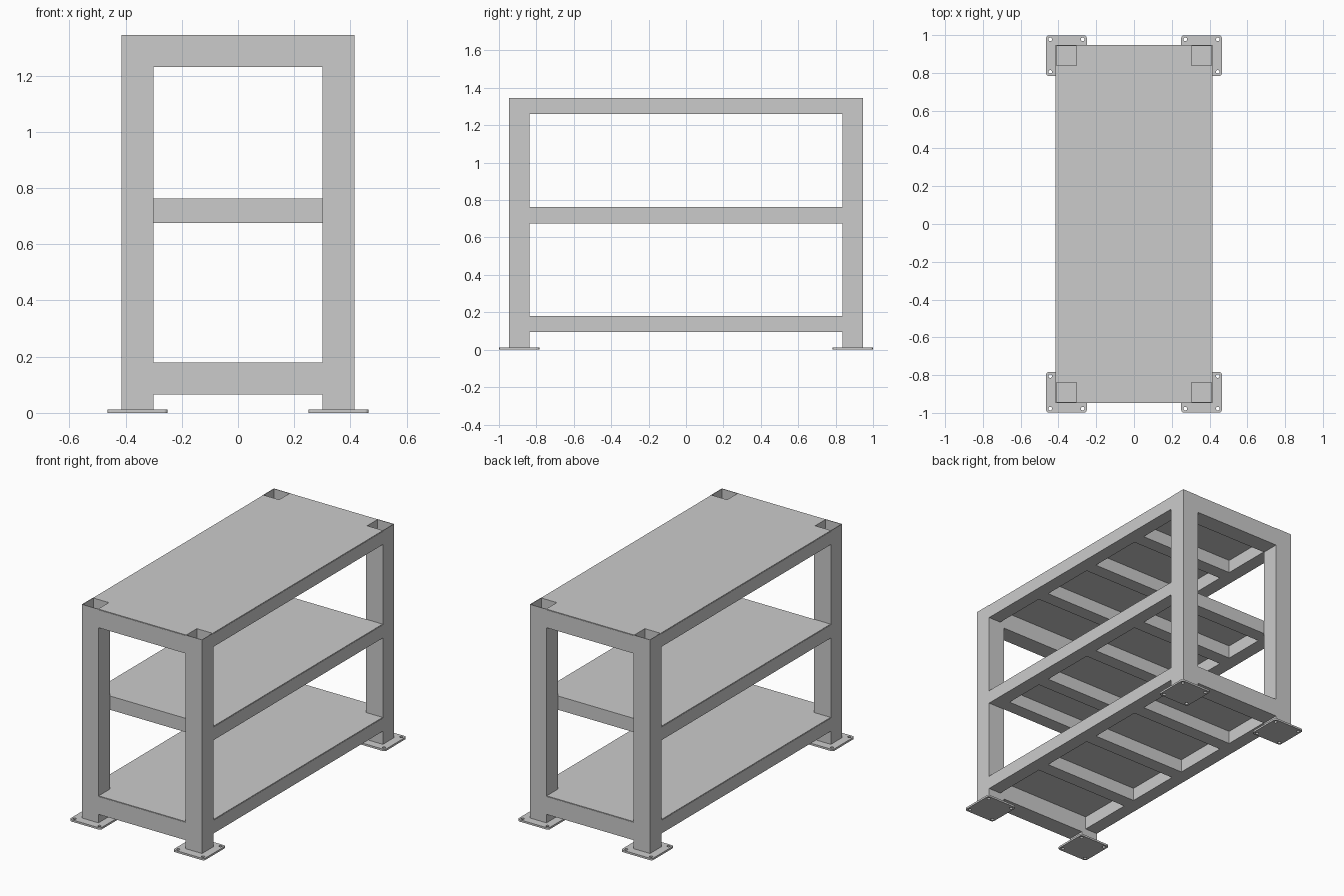
import bpy, bmesh, math

if "Cube" in bpy.data.objects:
    bpy.data.objects.remove(bpy.data.objects["Cube"])

PX, PY = 0.415, 0.947      # outer faces of the posts
IX, IY = 0.30, 0.836       # inner faces of the posts
TUBE = 0.086               # width and height of the small tubes
SKIN = 0.004               # sheet and wall thickness


def box(name, x0, x1, y0, y1, z0, z1):
    bm = bmesh.new()
    bmesh.ops.create_cube(bm, size=1)
    for v in bm.verts:
        v.co = (x1 if v.co.x > 0 else x0, y1 if v.co.y > 0 else y0, z1 if v.co.z > 0 else z0)
    me = bpy.data.meshes.new(name)
    bm.to_mesh(me)
    bm.free()
    ob = bpy.data.objects.new(name, me)
    bpy.context.collection.objects.link(ob)
    return ob


def prism(name, loops, z0, z1):
    """Extruded flat profile; loops after the first are holes."""
    cu = bpy.data.curves.new(name + "_profile", 'CURVE')
    cu.dimensions = '2D'
    cu.fill_mode = 'BOTH'
    cu.extrude = (z1 - z0) / 2
    for pts in loops:
        sp = cu.splines.new('POLY')
        sp.points.add(len(pts) - 1)
        for p, (x, y) in zip(sp.points, pts):
            p.co = (x, y, 0, 1)
        sp.use_cyclic_u = True
    tmp = bpy.data.objects.new(name + "_tmp", cu)
    bpy.context.collection.objects.link(tmp)
    bpy.context.view_layer.update()
    me = bpy.data.meshes.new_from_object(tmp.evaluated_get(bpy.context.evaluated_depsgraph_get()))
    bpy.data.objects.remove(tmp)
    bm = bmesh.new()
    bm.from_mesh(me)
    bmesh.ops.remove_doubles(bm, verts=bm.verts, dist=1e-5)
    bmesh.ops.translate(bm, verts=bm.verts, vec=(0, 0, (z0 + z1) / 2))
    bmesh.ops.recalc_face_normals(bm, faces=bm.faces)
    for f in bm.faces:
        f.smooth = False
    bm.to_mesh(me)
    bm.free()
    ob = bpy.data.objects.new(name, me)
    bpy.context.collection.objects.link(ob)
    return ob


def rect(cx, cy, hx, hy):
    return [(cx - hx, cy - hy), (cx + hx, cy - hy), (cx + hx, cy + hy), (cx - hx, cy + hy)]


def arc(cx, cy, r, a0, a1, n):
    return [(cx + r * math.cos(a0 + (a1 - a0) * i / n), cy + r * math.sin(a0 + (a1 - a0) * i / n))
            for i in range(n + 1)]


def rounded(cx, cy, h, r):
    pts = []
    for k, (sx, sy) in enumerate([(1, 1), (-1, 1), (-1, -1), (1, -1)]):
        a = k * math.pi / 2
        pts += arc(cx + sx * (h - r), cy + sy * (h - r), r, a, a + math.pi / 2, 5)
    return pts


# Open-topped tube posts on drilled base plates
cx, cy = (PX + IX) / 2, (PY + IY) / 2
hx, hy = (PX - IX) / 2, (PY - IY) / 2
for ny, sy in (("front", -1), ("back", 1)):
    for nx, sx in (("left", -1), ("right", 1)):
        x, y = sx * cx, sy * cy
        prism(f"{ny}_{nx}_post", [rect(x, y, hx, hy), rect(x, y, hx - SKIN, hy - SKIN)], 0.012, 1.345)
        holes = [arc(x + a * 0.086, y + b * 0.086, 0.01, 0, 2 * math.pi, 16)[:-1]
                 for a in (-1, 1) for b in (-1, 1)]
        prism(f"{ny}_{nx}_base_plate", [rounded(x, y, 0.1075, 0.014)] + holes, 0, 0.012)

# Shelves: side rails, end rails, cross ribs and deck sheet
for level, top in (("bottom", 0.18), ("middle", 0.762), ("top", 1.345)):
    zt, zb = top - SKIN, top - TUBE
    inner = PX - TUBE
    mid = level == "middle"
    for n, s in (("left", -1), ("right", 1)):
        a, b = sorted((s * PX, s * inner))
        box(f"{level}_{n}_rail", a, b, -IY, IY, zb, zt)
    for n, s in (("front", -1), ("back", 1)):
        if mid:   # set back behind the posts
            a, b = sorted((s * IY, s * (IY - TUBE)))
            box(f"{level}_{n}_end_rail", -inner, inner, a, b, zb, zt)
        else:     # flush with the posts
            a, b = sorted((s * PY, s * IY))
            box(f"{level}_{n}_end_rail", -IX, IX, a, b, top - 0.115, zt)
    for i in (-1, 0, 1):
        y = i * 0.439
        box(f"{level}_rib_{i + 2}", -inner, inner, y - TUBE / 2, y + TUBE / 2, zb, zt)
    dx, dy = PX - 0.002, PY - 0.002
    if mid:
        outline = rect(0, 0, dx, IY)
    else:         # corners notched around the posts
        quarter = [(dx, IY), (IX, IY), (IX, dy)]
        outline = (quarter + [(-x, y) for x, y in reversed(quarter)]
                   + [(-x, -y) for x, y in quarter] + [(x, -y) for x, y in reversed(quarter)])
    prism(f"{level}_deck", [outline], zt, top)
